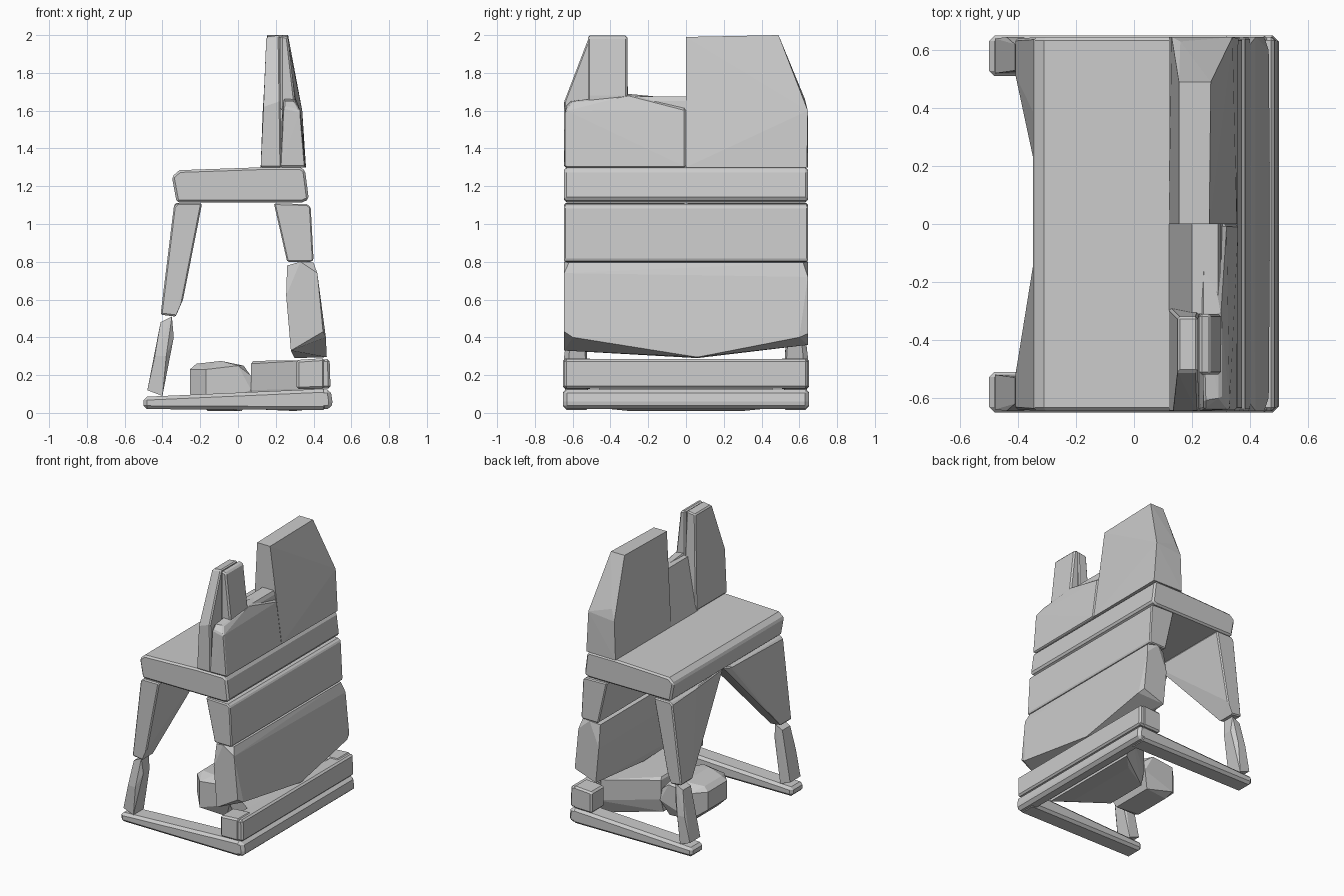
import bpy, bmesh, math


def hull(name, pts, bevel=0.0):
    """Flat-faced convex solid through a few corner points."""
    bm = bmesh.new()
    for p in pts:
        bm.verts.new(p)
    res = bmesh.ops.convex_hull(bm, input=bm.verts[:])
    junk = [v for v in bm.verts if not v.link_faces]
    if junk:
        bmesh.ops.delete(bm, geom=junk, context='VERTS')
    bmesh.ops.dissolve_limit(bm, angle_limit=math.radians(1),
                             verts=bm.verts[:], edges=bm.edges[:])
    bmesh.ops.recalc_face_normals(bm, faces=bm.faces[:])
    me = bpy.data.meshes.new(name)
    bm.to_mesh(me)
    bm.free()
    ob = bpy.data.objects.new(name, me)
    bpy.context.collection.objects.link(ob)
    if bevel:
        m = ob.modifiers.new("bevel", 'BEVEL')
        m.width, m.segments = bevel, 1
        m.limit_method, m.angle_limit = 'ANGLE', math.radians(40)
    return ob


def along_y(profile, y0, y1):
    """XZ profile repeated at two y positions."""
    return [(x, y, z) for x, z in profile for y in (y0, y1)]


# floor frame: rear crossbars
hull("rear_floor_bar", along_y([(.40, .02), (.495, .02), (.50, .06), (.49, .125), (.40, .125)], -.65, .65), .02)
hull("rear_upper_bar", along_y([(.38, .13), (.49, .13), (.485, .285), (.38, .28)], -.645, .645), .012)

for s, side in ((-1, "near"), (1, "far")):
    # skid and rear corner block
    hull("skid_" + side, along_y([(-.50, .02), (.47, .015), (.47, .128), (-.50, .085)], s*.51, s*.65), .018)
    hull("corner_block_" + side, along_y([(.31, .125), (.46, .128), (.46, .29), (.31, .28)], s*.50, s*.65), .012)

    # upper front leg, flaring to the middle under the seat
    hull("front_leg_upper_" + side, [
        (-.19, 0, 1.11), (-.30, 0, 1.11), (-.335, s*(.33 if s > 0 else .05), 1.11),
        (-.19, s*.645, 1.11), (-.34, s*.645, 1.09), (-.32, s*.645, 1.11),
        (-.41, s*.64, .52), (-.33, s*.64, .51), (-.41, s*.515, .52), (-.33, s*.515, .51),
        (-.29, s*.64, .60)], .008)

    # lower front leg
    hull("front_leg_lower_" + side, [
        (-.41, s*.62, .48), (-.35, s*.62, .51), (-.41, s*.53, .48), (-.35, s*.53, .51),
        (-.34, s*.61, .40), (-.34, s*.54, .40), (-.44, s*.645, .30), (-.38, s*.645, .30),
        (-.48, s*.64, .12), (-.48, s*.52, .12), (-.40, s*.64, .09), (-.40, s*.52, .09)])

# low footrest with faceted front and tapered link to the rear bar
hull("footrest", [(x, s*y, z) for s in (-1, 1) for x, y, z in (
    (-.255, .11, .10), (-.255, .11, .23), (-.22, .10, .26), (-.17, .20, .04),
    (-.17, .20, .23), (.0, .20, .25), (-.09, .14, .275), (.03, .14, .25),
    (.07, .20, .12), (.065, .18, .20), (-.16, .14, .01), (.02, .16, .01))])
hull("footrest_link", [(x, s*y, z) for s in (-1, 1) for x, y, z in (
    (.07, .19, .12), (.07, .19, .26), (.08, .17, .275), (.07, .16, .02),
    (.40, .46, .13), (.40, .46, .28), (.30, .30, .01), (.40, .40, .02))])

# rear panels
hull("rear_panel_upper", along_y(
    [(.19, 1.11), (.365, 1.105), (.385, 1.09), (.40, .81), (.39, .80), (.26, .80)], -.645, .645), .008)
hull("rear_panel_lower", [
    (.33, -.645, .80), (.33, .645, .80), (.26, -.62, .78), (.26, .62, .78), (.40, -.62, .795), (.40, .62, .795),
    (.42, -.645, .74), (.42, .645, .72), (.255, -.645, .62), (.255, .645, .62),
    (.45, -.645, .43), (.45, .645, .42), (.28, -.645, .33), (.28, .645, .36),
    (.47, .06, .295), (.30, .06, .29), (.465, -.60, .40), (.465, .60, .40)])

# seat slab
hull("seat", along_y([(-.31, 1.285), (-.35, 1.25), (-.325, 1.115), (.34, 1.115), (.375, 1.13),
                      (.355, 1.285), (.33, 1.30), (.12, 1.30)], -.645, .645), .012)

# tall back half
hull("back_tall", [
    (.12, .0, 1.30), (.355, .0, 1.30), (.12, .645, 1.30), (.36, .64, 1.30),
    (.34, .645, 1.60), (.13, .645, 1.58), (.16, .63, 1.66), (.315, .0, 1.60), (.32, .62, 1.66),
    (.155, .0, 1.99), (.26, .0, 1.99), (.155, .49, 2.0), (.265, .49, 2.0)])

# low back half: middle infill and thick rear part
hull("back_middle", along_y([(.12, 1.30), (.34, 1.30), (.30, 1.65), (.29, 1.675), (.20, 1.675)], -.31, 0))
hull("back_low", [
    (.225, -.645, 1.30), (.355, -.64, 1.30), (.225, 0, 1.30), (.36, 0, 1.30),
    (.24, -.64, 1.62), (.33, -.64, 1.60), (.24, -.61, 1.65), (.30, -.60, 1.65),
    (.235, -.31, 1.69), (.30, -.31, 1.68), (.24, 0, 1.66), (.32, 0, 1.60)], .008)

# slim spire: sloping front blade and narrow rear rib
hull("spire_front", [
    (.12, -.645, 1.30), (.23, -.645, 1.30), (.12, -.29, 1.30), (.23, -.29, 1.30),
    (.135, -.645, 1.62), (.225, -.645, 1.65), (.15, -.51, 1.99), (.22, -.51, 2.0),
    (.15, -.32, 1.99), (.22, -.32, 2.0)], .008)
hull("spire_rib", along_y([(.225, 1.60), (.30, 1.60), (.30, 1.68), (.265, 1.99), (.225, 2.0)], -.52, -.31), .01)
